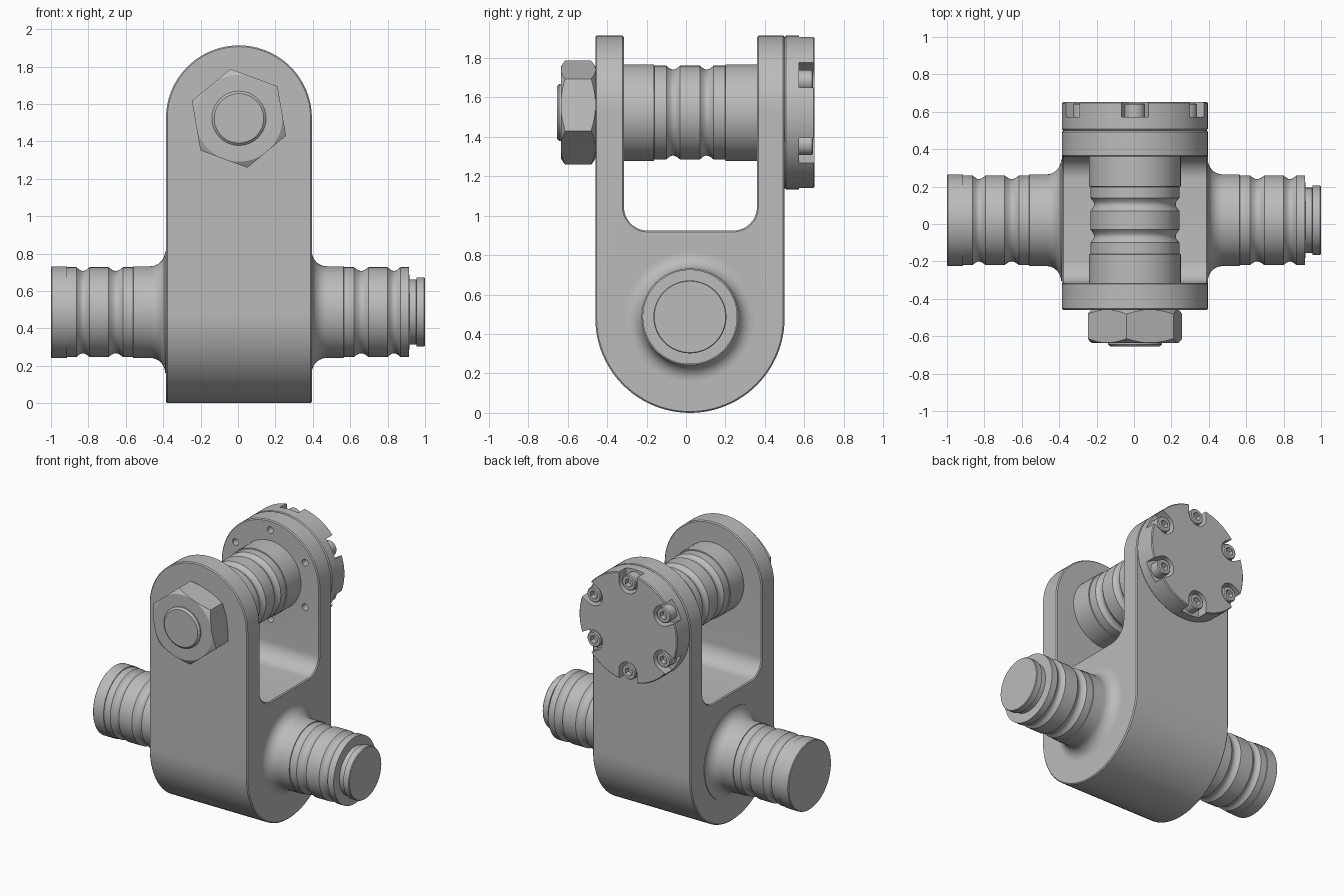
import bpy, bmesh, math
from mathutils import Vector

if "Cube" in bpy.data.objects:
    bpy.data.objects.remove(bpy.data.objects["Cube"], do_unlink=True)

steel = bpy.data.materials.new("grey_steel")
steel.use_nodes = True
GREY = (0.5, 0.5, 0.5, 1)
steel.diffuse_color = GREY
steel.node_tree.nodes["Principled BSDF"].inputs["Base Color"].default_value = GREY

TRUNNION = Vector((0, 0.02, 0.487))    # cross shaft axis
PIN = Vector((0.005, 0, 1.523))        # upper pin axis
HALF = 0.39                            # half width of the body
BOLT_RING = 0.32


def stack(name, rings, axis, origin):
    """Solid through a list of (station, outline) sections along an axis."""
    bm = bmesh.new()
    loops = []
    for s, outline in rings:
        loops.append([bm.verts.new((s, p, q) if axis == "X" else (p, s, q))
                      for p, q in outline])
    n = len(loops[0])
    for a, b in zip(loops, loops[1:]):
        for i in range(n):
            j = (i + 1) % n
            bm.faces.new((a[i], a[j], b[j], b[i]))
    bm.faces.new(loops[0])
    bm.faces.new(loops[-1])
    bmesh.ops.recalc_face_normals(bm, faces=bm.faces)
    mesh = bpy.data.meshes.new(name)
    bm.to_mesh(mesh)
    bm.free()
    mesh.materials.append(steel)
    ob = bpy.data.objects.new(name, mesh)
    ob.location = origin
    bpy.context.collection.objects.link(ob)
    return ob


def arc(cx, cy, r, start, end, n=24):
    return [(cx + r * math.cos(math.radians(start + (end - start) * i / n)),
             cy + r * math.sin(math.radians(start + (end - start) * i / n)))
            for i in range(n + 1)]


def lathe(name, profile, axis, origin, sides=64, turn=0, centre=(0, 0)):
    return stack(name, [(s, arc(*centre, r, turn, turn + 360, sides)[:-1])
                        for s, r in profile], axis, origin)


def prism(name, outline, axis, a, b, origin=(0, 0, 0)):
    return stack(name, [(a, outline), (b, outline)], axis, origin)


def activate(ob):
    bpy.ops.object.select_all(action="DESELECT")
    ob.select_set(True)
    bpy.context.view_layer.objects.active = ob


def apply_modifier(ob, mod):
    activate(ob)
    bpy.ops.object.modifier_apply(modifier=mod.name)


def boolean(ob, tool, operation="DIFFERENCE"):
    tool.hide_render = True
    mod = ob.modifiers.new("cut", "BOOLEAN")
    mod.operation, mod.object, mod.solver = operation, tool, "EXACT"
    apply_modifier(ob, mod)
    bpy.data.objects.remove(tool, do_unlink=True)


def bevel(ob, width):
    mod = ob.modifiers.new("edge", "BEVEL")
    mod.width, mod.segments = width, 1
    mod.limit_method, mod.angle_limit = "ANGLE", math.radians(40)
    apply_modifier(ob, mod)


def smooth(ob):
    activate(ob)
    bpy.ops.object.shade_smooth_by_angle(angle=math.radians(28))


def groove(s0, s1, r, depth=0.02, n=8):
    return [(s0 + (s1 - s0) * i / n, r - depth * math.sin(math.pi * i / n))
            for i in range(n + 1)]


# Forked body: U-shaped side outline trimmed by an arched front outline
side = (arc(0.02, 0.48, 0.48, 180, 360, 48)
        + [(0.5, 2.0), (0.36, 2.0)]
        + arc(0.24, 1.045, 0.12, 0, -90, 12)
        + arc(-0.195, 1.045, 0.12, 270, 180, 12)
        + [(-0.315, 2.0), (-0.46, 2.0)])
body = prism("forked_body", side, "X", PIN.x - HALF, PIN.x + HALF)
arch = [(-HALF, -2)] + [(HALF, -2)] + arc(0, 0, HALF, 0, 180, 48)
boolean(body, prism("arch_cutter", arch, "Y", -1, 1, PIN), "INTERSECT")
bevel(body, 0.007)
for k in range(6):
    c = arc(0, 0, BOLT_RING, 30, 390, 6)[k]
    hole = lathe("bolt_hole_cutter", [(0.3, 0.024), (0.46, 0.024)], "Y", PIN,
                 20, 0, c)
    boolean(body, hole)
smooth(body)

# Cross shaft: one journal per side with grooves and a root fillet
fillet = [(0.475 - 0.08 * math.cos(math.radians(a)) + 0.0,
           0.325 - 0.08 * math.sin(math.radians(a))) for a in range(0, 91, 10)]
journal = ([(0.2, 0.325)] + fillet + [(0.565, 0.245), (0.566, 0.24)]
           + groove(0.62, 0.697, 0.24) + groove(0.8, 0.868, 0.24))
ends = {
    "left": (1, [(0.915, 0.24), (0.916, 0.174), (0.953, 0.174),
                 (0.954, 0.185), (0.995, 0.185), (1.0, 0.181)]),
    "right": (-1, [(0.918, 0.24), (0.919, 0.245), (1.0, 0.245), (1.005, 0.24)]),
}
for label, (sign, tip) in ends.items():
    shift = Vector((PIN.x if sign < 0 else 0, 0, 0))
    profile = [(sign * s, r) for s, r in journal + tip]
    smooth(lathe(label + "_journal", profile, "X", TRUNNION + shift))

# Upper pin with grooves and the threaded stub at the front
pin = ([(-0.655, 0.132), (-0.643, 0.145), (-0.42, 0.145), (-0.419, 0.245),
        (-0.162, 0.245), (-0.161, 0.238)]
       + groove(-0.1, -0.03, 0.238) + groove(0.07, 0.14, 0.238)
       + [(0.199, 0.238), (0.2, 0.245), (0.45, 0.245)])
smooth(lathe("upper_pin", pin, "Y", PIN))

# Hexagonal nut with chamfered corners
nut = lathe("hex_nut", [(-0.635, 0.268), (-0.459, 0.268)], "Y", PIN, 6, 39.7)
chamfer = [(-0.635, 0.232), (-0.61, 0.272), (-0.484, 0.272), (-0.459, 0.232)]
boolean(nut, lathe("nut_chamfer_cutter", chamfer, "Y", PIN), "INTERSECT")
smooth(nut)

# Round end cap with six open notches
cap = lathe("end_cap", [(0.5, 0.383), (0.508, 0.39), (0.646, 0.39),
                        (0.652, 0.384)], "Y", PIN, 96)
notch = arc(BOLT_RING, 0, 0.073, 90, 270, 16) + [(0.5, -0.073), (0.5, 0.073)]
for k in range(6):
    tool = prism("notch_cutter", notch, "Y", 0.573, 0.7, PIN)
    tool.rotation_euler.y = math.radians(30 + 60 * k)
    bpy.context.view_layer.update()
    boolean(cap, tool)
smooth(cap)

# Socket-head bolts seated in the notches
seat = (BOLT_RING, 0)
bolt = lathe("cap_bolt_1", [(0.57, 0.055), (0.638, 0.055), (0.645, 0.049)],
             "Y", PIN, 32, 0, seat)
boolean(bolt, lathe("socket_cutter", [(0.608, 0.03), (0.7, 0.03)],
                    "Y", PIN, 6, 0, seat))
smooth(bolt)
bolt.rotation_euler.y = math.radians(30)
for k in range(1, 6):
    copy = bolt.copy()
    copy.name = f"cap_bolt_{k + 1}"
    copy.rotation_euler.y = math.radians(30 + 60 * k)
    bpy.context.collection.objects.link(copy)
